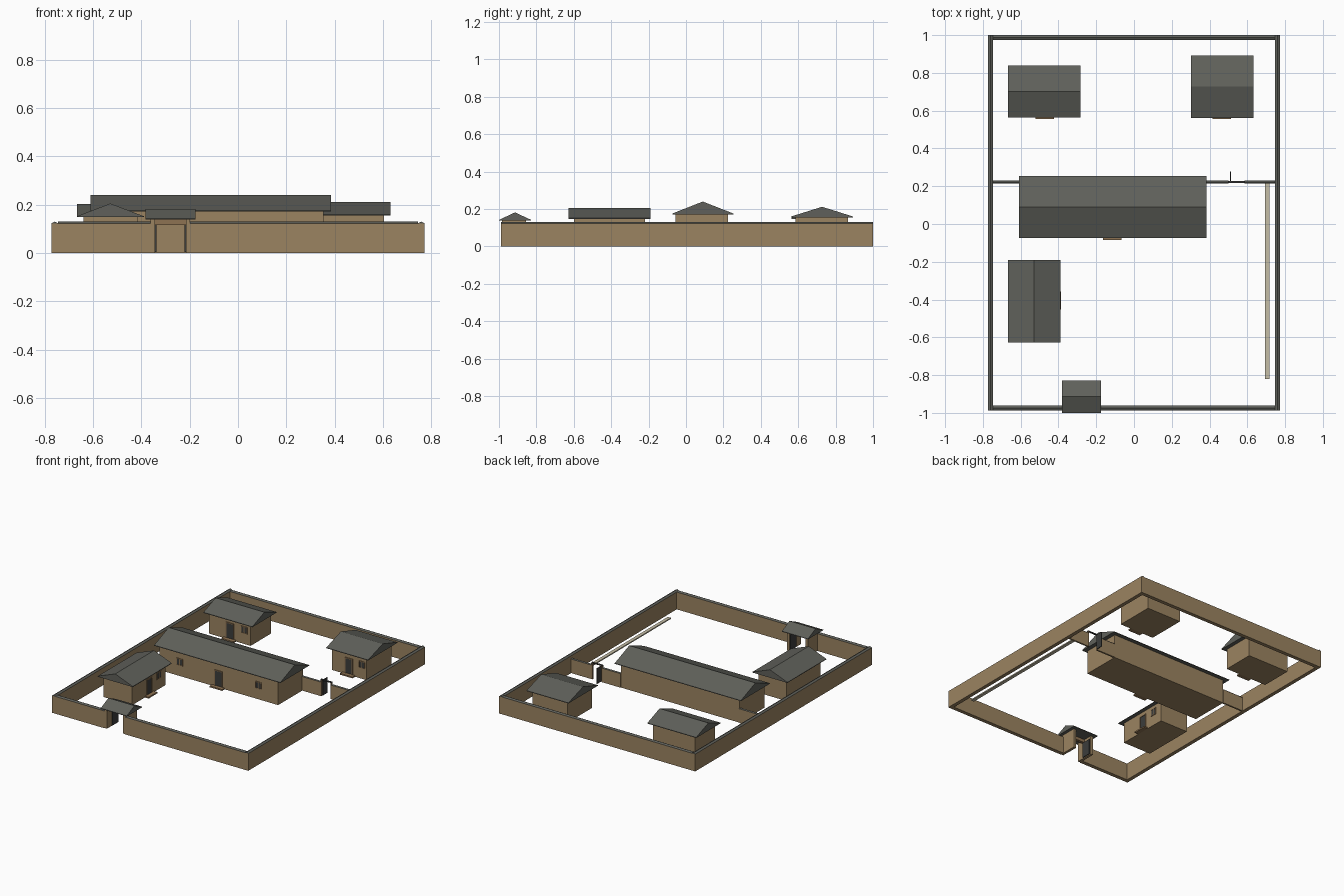
import bpy, bmesh, math

if "Cube" in bpy.data.objects:
    bpy.data.objects.remove(bpy.data.objects["Cube"])


def mat(name, col):
    m = bpy.data.materials.new(name)
    m.diffuse_color = (*col, 1)
    m.use_nodes = True
    m.node_tree.nodes["Principled BSDF"].inputs["Base Color"].default_value = m.diffuse_color
    return m


EARTH = mat("earth wall", (0.33, 0.23, 0.12))
TILE = mat("grey tile", (0.115, 0.118, 0.103))
DARK = mat("dark door", (0.045, 0.047, 0.045))
WOOD = mat("brown wood", (0.27, 0.17, 0.085))
PALE = mat("pale strip", (0.56, 0.51, 0.38))


def make(name, verts, faces, material):
    me = bpy.data.meshes.new(name)
    me.from_pydata(verts, [], faces)
    bm = bmesh.new()
    bm.from_mesh(me)
    bmesh.ops.recalc_face_normals(bm, faces=bm.faces)
    bm.to_mesh(me)
    bm.free()
    me.materials.append(material)
    ob = bpy.data.objects.new(name, me)
    bpy.context.collection.objects.link(ob)
    return ob


def box(name, x, y, z, material):
    v = [(a, b, c) for c in z for b in y for a in x]
    f = [(0, 1, 3, 2), (4, 5, 7, 6), (0, 1, 5, 4), (2, 3, 7, 6), (0, 2, 6, 4), (1, 3, 7, 5)]
    return make(name, v, f, material)


def gable(name, x, y, eave, ridge, along, material, lip=0.004):
    # five-sided profile extruded along the ridge axis
    a, b = (y, x) if along == "x" else (x, y)
    prof = [(a[0], eave), (a[1], eave), (a[1], eave + lip),
            ((a[0] + a[1]) / 2, ridge), (a[0], eave + lip)]
    v = [((t, s, z) if along == "x" else (s, t, z)) for t in b for s, z in prof]
    f = [(0, 1, 2, 3, 4), (5, 6, 7, 8, 9)] + [(i, (i + 1) % 5, (i + 1) % 5 + 5, i + 5) for i in range(5)]
    return make(name, v, f, material)


def facade_box(name, side, face, u, d, z, material):
    # box on a facade: u runs along it, d outward from it
    if side == "front":
        return box(name, u, (face - d[1], face - d[0]), z, material)
    return box(name, (face + d[0], face + d[1]), u, z, material)


def house(name, x, y, roof_x, roof_y, eave, ridge, along, side, door, windows):
    box(name + "_body", x, y, (0, eave + 0.002), EARTH)
    gable(name + "_roof", roof_x, roof_y, eave, ridge, along, TILE)
    face = y[0] if side == "front" else x[1]

    def part(label, u, w, d, z, m):
        facade_box(f"{name}_{label}", side, face, (u - w / 2, u + w / 2), d, z, m)

    # door leaf, jambs, lintel and step
    part("door", door, 0.05, (-0.001, 0.002), (0.008, 0.115), DARK)
    for s in (-1, 1):
        part("door_jamb", door + s * 0.028, 0.006, (-0.001, 0.005), (0.008, 0.12), WOOD)
    part("door_lintel", door, 0.062, (-0.001, 0.005), (0.115, 0.121), WOOD)
    part("step", door, 0.097, (-0.001, 0.03), (0, 0.01), WOOD)
    # windows: dark pane, wooden frame and bars
    for w in windows:
        part("window_pane", w, 0.046, (-0.001, 0.002), (0.078, 0.122), DARK)
        for k in (-1, 0, 1):
            part("window_bar", w + k * 0.022, 0.005, (-0.001, 0.004), (0.078, 0.122), WOOD)
        for z in (0.075, 0.12):
            part("window_rail", w, 0.05, (-0.001, 0.004), (z, z + 0.005), WOOD)


# Houses
house("main_house", (-0.58, 0.355), (-0.055, 0.225), (-0.61, 0.385), (-0.073, 0.253),
      0.172, 0.24, "x", "front", -0.115, (-0.42, 0.2))
house("west_house", (-0.64, -0.417), (-0.60, -0.22), (-0.667, -0.39), (-0.628, -0.19),
      0.148, 0.205, "y", "right", -0.405, (-0.295,))
house("north_west_house", (-0.64, -0.31), (0.585, 0.815), (-0.667, -0.282), (0.563, 0.838),
      0.148, 0.203, "x", "front", -0.472, (-0.36,))
house("north_east_house", (0.33, 0.605), (0.585, 0.865), (0.302, 0.632), (0.562, 0.893),
      0.156, 0.212, "x", "front", 0.465, (0.568,))

# Perimeter wall with a ridged coping, open at the gate
OX, Y0, Y1, T, GX = 0.773, -0.988, 1.0, 0.027, (-0.362, -0.198)
for s in (-1, 1):
    xs = sorted((s * OX, s * (OX - T)))
    box("side_wall", xs, (Y0, Y1), (0, 0.122), EARTH)
    gable("side_wall_coping", xs, (Y0, Y1), 0.122, 0.13, "y", TILE, 0.001)
for name, xs, ys in (("back_wall", (-OX + T, OX - T), (Y1 - T, Y1)),
                     ("front_wall_left", (-OX + T, GX[0]), (Y0, Y0 + T)),
                     ("front_wall_right", (GX[1], OX - T), (Y0, Y0 + T))):
    box(name, xs, ys, (0, 0.122), EARTH)
    gable(name + "_coping", xs, ys, 0.122, 0.13, "x", TILE, 0.001)

# Gatehouse: side piers, lintel, open leaves and roof
for x0 in (GX[0], GX[1] - 0.018):
    box("gate_pier", (x0, x0 + 0.018), (-0.985, -0.855), (0, 0.142), EARTH)
box("gate_lintel", (GX[0] + 0.018, GX[1] - 0.018), (-0.94, -0.92), (0.116, 0.142), WOOD)
for x0 in (-0.343, -0.222):
    box("gate_leaf", (x0, x0 + 0.006), (-0.93, -0.862), (0.004, 0.115), DARK)
gable("gate_roof", (-0.382, -0.176), (-1.0, -0.828), 0.138, 0.182, "x", TILE)

# Inner dividing wall with a small doorway
for x in ((-OX + T, -0.58), (0.355, 0.5), (0.585, OX - T)):
    box("inner_wall", x, (0.216, 0.228), (0, 0.1), EARTH)
    gable("inner_wall_coping", x, (0.214, 0.230), 0.1, 0.106, "x", TILE, 0.001)
for x0 in (0.5, 0.579):
    box("inner_door_post", (x0, x0 + 0.006), (0.216, 0.228), (0, 0.116), WOOD)
box("inner_door_lintel", (0.498, 0.587), (0.216, 0.228), (0.114, 0.12), DARK)
box("inner_door_leaf", (0.508, 0.513), (0.224, 0.277), (0.004, 0.114), DARK)

# Pale strip along the east wall
box("ground_strip", (0.693, 0.717), (-0.82, 0.215), (0, 0.008), PALE)
